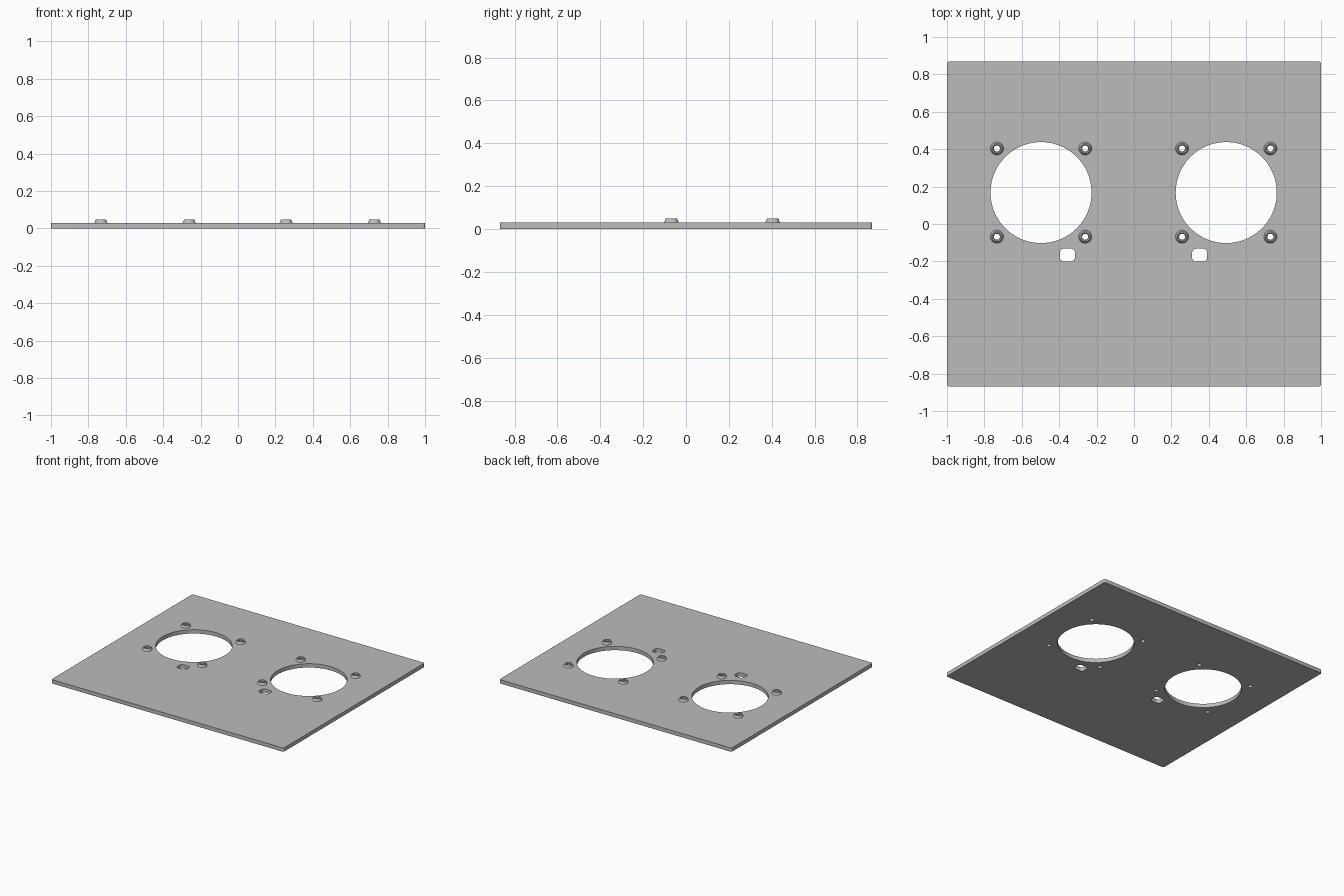
import bpy, bmesh
from math import cos, sin, pi, radians

cube = bpy.data.objects.get("Cube")
if cube:
    bpy.data.objects.remove(cube, do_unlink=True)

THICK = 0.03
OPENING_Y, OPENING_R = 0.168, 0.27
PITCH = 0.236          # half the spacing between mounting bosses
SCREW_R = 0.016
SIDES = {"left": (0.493, 0.351), "right": (-0.497, -0.356)}   # opening x, slot x

grey = bpy.data.materials.new("plain grey")
grey.use_nodes = True
colour = (0.5, 0.5, 0.5, 1)
grey.diffuse_color = colour
grey.node_tree.nodes["Principled BSDF"].inputs["Base Color"].default_value = colour


def circle(cx, cy, r, n):
    return [(cx + r * cos(2 * pi * i / n), cy + r * sin(2 * pi * i / n)) for i in range(n)]


def rounded_rect(cx, cy, w, h, r, steps=6):
    points = []
    for k, (sx, sy) in enumerate([(1, 1), (-1, 1), (-1, -1), (1, -1)]):
        for i in range(steps + 1):
            a = (k + i / steps) * pi / 2
            points.append((cx + sx * (w / 2 - r) + r * cos(a),
                           cy + sy * (h / 2 - r) + r * sin(a)))
    return points


def add_object(name, mesh):
    obj = bpy.data.objects.new(name, mesh)
    bpy.context.collection.objects.link(obj)
    mesh.materials.clear()
    mesh.materials.append(grey)
    bpy.ops.object.select_all(action='DESELECT')
    obj.select_set(True)
    bpy.context.view_layer.objects.active = obj
    bpy.ops.object.shade_smooth_by_angle(angle=radians(30))
    return obj


def extruded_plate(name, loops, thickness):
    # Filled flat outline with holes, given thickness
    curve = bpy.data.curves.new(name + "_outline", 'CURVE')
    curve.dimensions = '2D'
    curve.fill_mode = 'BOTH'
    curve.extrude = thickness / 2
    for loop in loops:
        spline = curve.splines.new('POLY')
        spline.points.add(len(loop) - 1)
        for point, (x, y) in zip(spline.points, loop):
            point.co = (x, y, 0, 1)
        spline.use_cyclic_u = True
    helper = bpy.data.objects.new(name + "_outline", curve)
    bpy.context.collection.objects.link(helper)
    graph = bpy.context.evaluated_depsgraph_get()
    mesh = bpy.data.meshes.new_from_object(helper.evaluated_get(graph))
    bpy.data.objects.remove(helper, do_unlink=True)
    bm = bmesh.new()
    bm.from_mesh(mesh)
    bmesh.ops.remove_doubles(bm, verts=bm.verts, dist=0.0001)
    bmesh.ops.translate(bm, verts=bm.verts, vec=(0, 0, thickness / 2))
    bmesh.ops.recalc_face_normals(bm, faces=bm.faces)
    bm.to_mesh(mesh)
    bm.free()
    return add_object(name, mesh)


def boss(name, x, y, n=32):
    # Tapered ring around a screw hole
    profile = [(0.035, THICK), (0.033, THICK + 0.003), (0.027, THICK + 0.018),
               (0.021, THICK + 0.018), (SCREW_R, THICK + 0.013), (SCREW_R, THICK)]
    bm = bmesh.new()
    rings = [[bm.verts.new((px, py, z)) for px, py in circle(0, 0, r, n)] for r, z in profile]
    for a, b in zip(rings, rings[1:]):
        for i in range(n):
            j = (i + 1) % n
            bm.faces.new((a[i], a[j], b[j], b[i]))
    mesh = bpy.data.meshes.new(name)
    bm.to_mesh(mesh)
    bm.free()
    add_object(name, mesh).location = (x, y, 0)


# Plate outline, round openings, slots and screw holes
loops = [rounded_rect(0, 0, 2, 1.736, 0.012)]
for side, (cx, slot_x) in SIDES.items():
    loops.append(circle(cx, OPENING_Y, OPENING_R, 96))
    loops.append(rounded_rect(slot_x, -0.166, 0.08, 0.068, 0.02))
    for dx, column in ((-PITCH, "a"), (PITCH, "b")):
        for dy, row in ((-PITCH, "front"), (PITCH, "back")):
            x, y = cx + dx, OPENING_Y + dy
            loops.append(circle(x, y, SCREW_R, 32))
            boss(f"{side}_{row}_boss_{column}", x, y)

extruded_plate("mounting_plate", loops, THICK)
